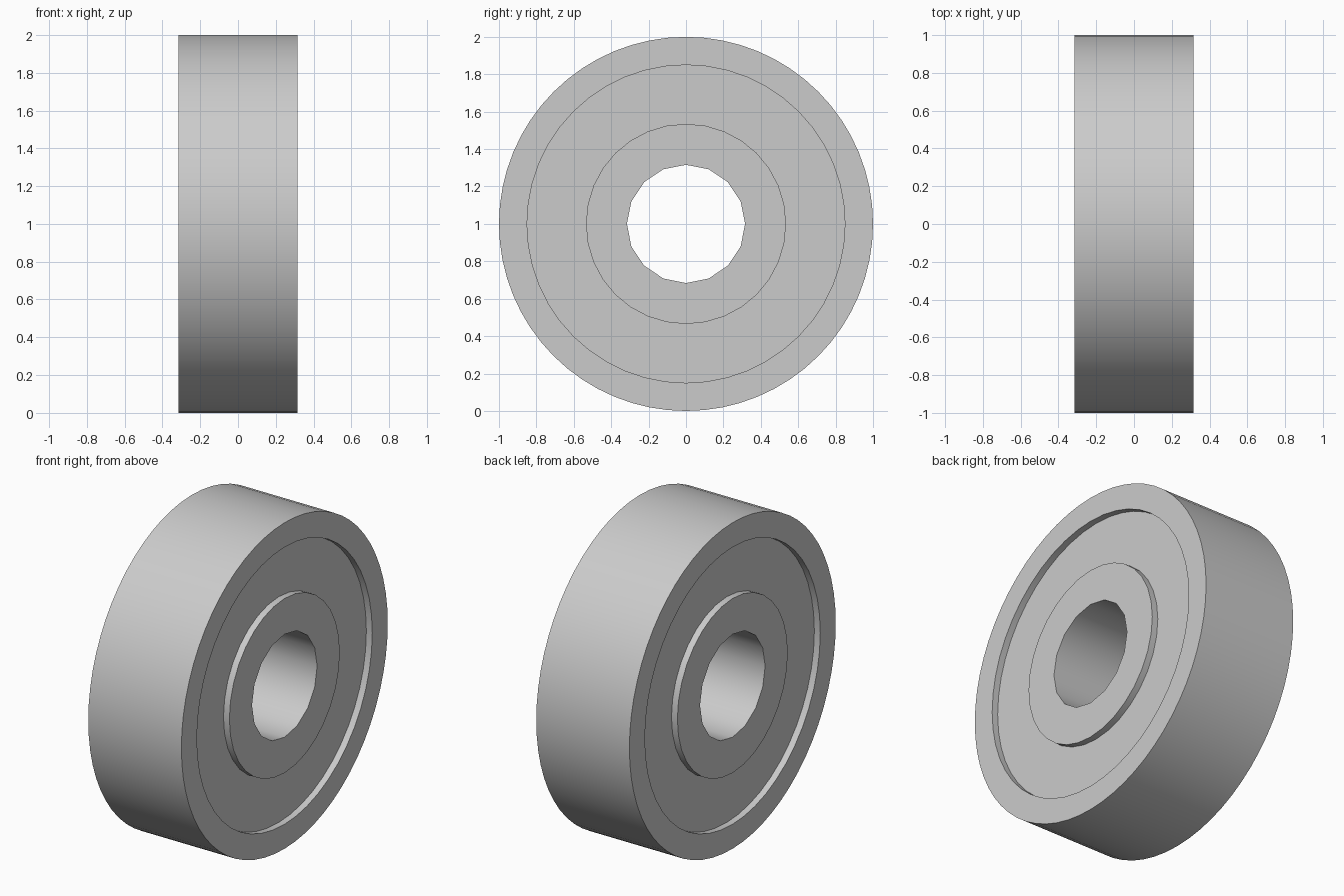
import bpy, bmesh, math
from mathutils import Vector

if "Cube" in bpy.data.objects:
    bpy.data.objects.remove(bpy.data.objects["Cube"], do_unlink=True)

HALF = 0.316      # half of the bearing width
RECESS = 0.04     # how far the shields sit below the ring faces
# radius and number of sides of each circle
OUTSIDE, SHIELD_OUTER = (1.0, 64), (0.85, 48)
SHIELD_INNER, BORE = (0.535, 32), (0.316, 16)

steel = bpy.data.materials.new("grey steel")
steel.use_nodes = True
colour = (0.6, 0.6, 0.6, 1)
steel.diffuse_color = colour
steel.node_tree.nodes["Principled BSDF"].inputs["Base Color"].default_value = colour


def circle(bm, x, radius, sides):
    """Closed loop of edges around the x axis."""
    angles = [2 * math.pi * i / sides for i in range(sides)]
    verts = [bm.verts.new((x, radius * math.sin(a), 1 + radius * math.cos(a))) for a in angles]
    edges = [bm.edges.new((verts[i - 1], verts[i])) for i in range(sides)]
    return verts, edges


def ring(name, outer, inner, half):
    """Flat-ended tube along x whose two walls may have different side counts."""
    bm = bmesh.new()
    loops = {(x, c): circle(bm, x, *c) for x in (-half, half) for c in (outer, inner)}
    # outer and inner walls
    for c in (outer, inner):
        a, b = loops[-half, c][0], loops[half, c][0]
        for i in range(len(a)):
            bm.faces.new((a[i - 1], a[i], b[i], b[i - 1]))
    # end faces
    for x in (-half, half):
        bmesh.ops.triangle_fill(bm, use_beauty=True, normal=Vector((x, 0, 0)).normalized(),
                                edges=loops[x, outer][1] + loops[x, inner][1])
    bmesh.ops.recalc_face_normals(bm, faces=bm.faces)
    mesh = bpy.data.meshes.new(name)
    bm.to_mesh(mesh)
    bm.free()
    mesh.materials.append(steel)
    obj = bpy.data.objects.new(name, mesh)
    bpy.context.collection.objects.link(obj)
    bpy.ops.object.select_all(action='DESELECT')
    obj.select_set(True)
    bpy.context.view_layer.objects.active = obj
    bpy.ops.object.shade_smooth_by_angle(angle=math.radians(30))


ring("outer_ring", OUTSIDE, SHIELD_OUTER, HALF)
ring("shield", SHIELD_OUTER, SHIELD_INNER, HALF - RECESS)
ring("inner_ring", SHIELD_INNER, BORE, HALF)
